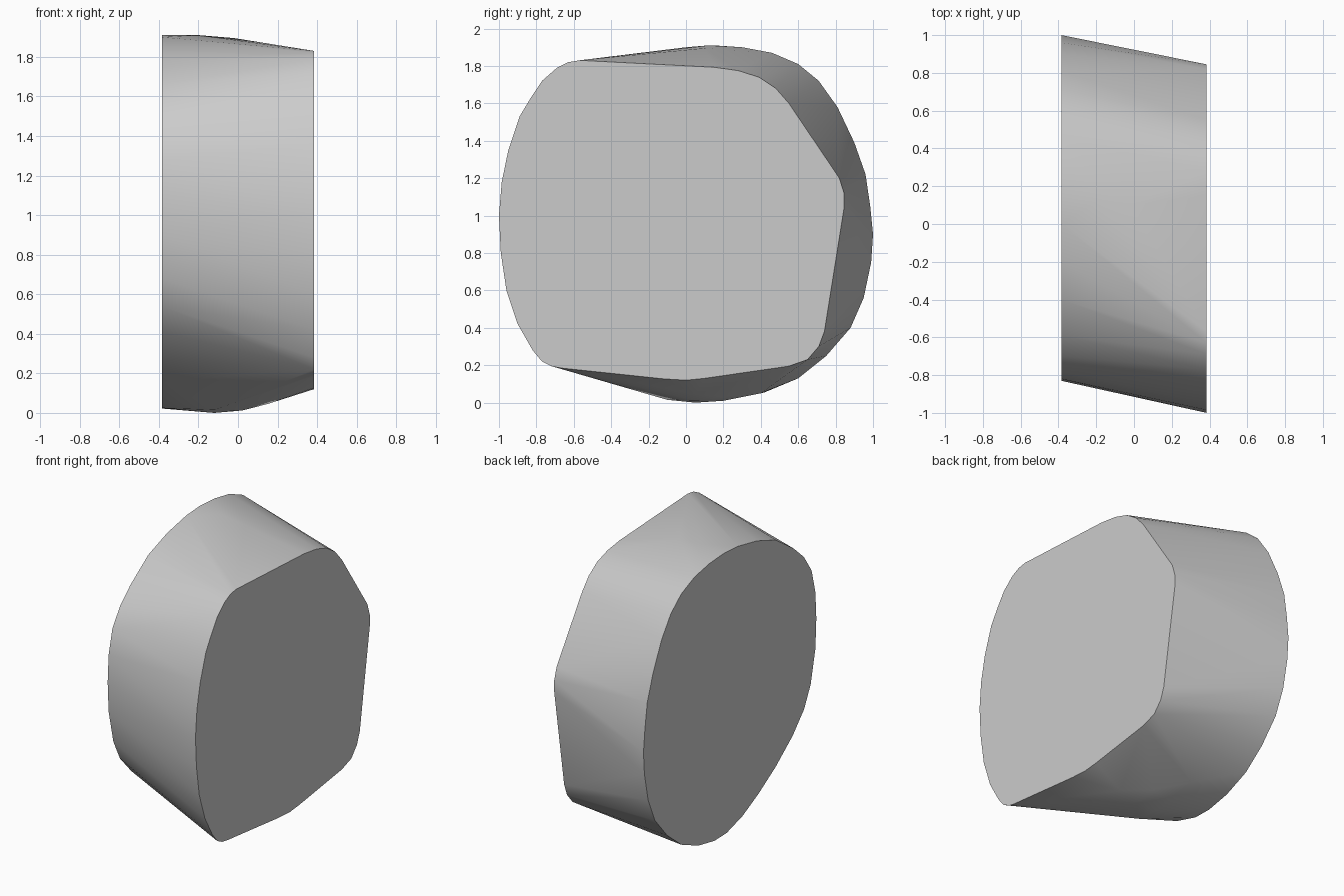
import bpy, bmesh
from math import radians

# (y, z) outline of the right-hand face: rounded on one side, soft corners on the other
right_face = [(-.57, 1.83), (-.63, 1.82), (-.69, 1.79), (-.77, 1.72), (-.83, 1.63), (-.89, 1.53),
              (-.95, 1.35), (-.985, 1.18), (-1, 1.0), (-.99, .8), (-.96, .6), (-.9, .42),
              (-.82, .28), (-.77, .22), (-.72, .195), (-.67, .185), (-.12, .127), (0, .12),
              (.1, .13), (.55, .195), (.65, .23), (.71, .3), (.74, .38), (.845, 1.04),
              (.845, 1.12), (.82, 1.2), (.55, 1.6), (.48, 1.68), (.39, 1.74), (.28, 1.775), (.15, 1.793)]

# (y, z) outline of the left-hand face: smooth egg shape
left_face = [(.15, 1.91), (.3, 1.9), (.46, 1.87), (.6, 1.81), (.71, 1.72), (.81, 1.58),
             (.9, 1.39), (.96, 1.22), (.985, 1.05), (1, .9), (.99, .75), (.95, .56),
             (.88, .4), (.75, .25), (.6, .13), (.42, .055), (.25, .022), (.12, .025),
             (-.05, .075), (-.22, .16), (-.4, .27), (-.58, .41), (-.7, .54), (-.77, .68),
             (-.82, .9), (-.83, 1.1), (-.82, 1.28), (-.78, 1.44), (-.7, 1.56), (-.59, 1.66),
             (-.4, 1.79), (-.2, 1.86), (0, 1.9)]

# Slight bulge of the rim between the faces (x, y, z)
bulge = [(-.12, .05, 0), (-.12, .2, .01), (-.12, -.1, .015), (-.12, .4, .05),
         (.02, .05, .012), (.02, .2, .03), (.15, .05, .045),
         (-.2, .12, 1.91), (-.02, .1, 1.895), (-.3, .98, .9)]


def hull_object(name, points):
    bm = bmesh.new()
    for p in points:
        bm.verts.new(p)
    res = bmesh.ops.convex_hull(bm, input=bm.verts[:])
    loose = [v for v in bm.verts if not v.link_faces]
    bmesh.ops.delete(bm, geom=loose, context='VERTS')
    # merge the coplanar end caps into single faces
    bmesh.ops.dissolve_limit(bm, angle_limit=radians(0.3), verts=bm.verts[:], edges=bm.edges[:])
    bmesh.ops.recalc_face_normals(bm, faces=bm.faces[:])
    mesh = bpy.data.meshes.new(name)
    bm.to_mesh(mesh)
    bm.free()
    obj = bpy.data.objects.new(name, mesh)
    bpy.context.collection.objects.link(obj)
    return obj


half = .385
stone = hull_object("smooth_pebble_block",
                    [(half, y, z) for y, z in right_face] +
                    [(-half, y, z) for y, z in left_face] + bulge)
bpy.context.view_layer.objects.active = stone
stone.select_set(True)
bpy.ops.object.shade_smooth_by_angle(angle=radians(30))
